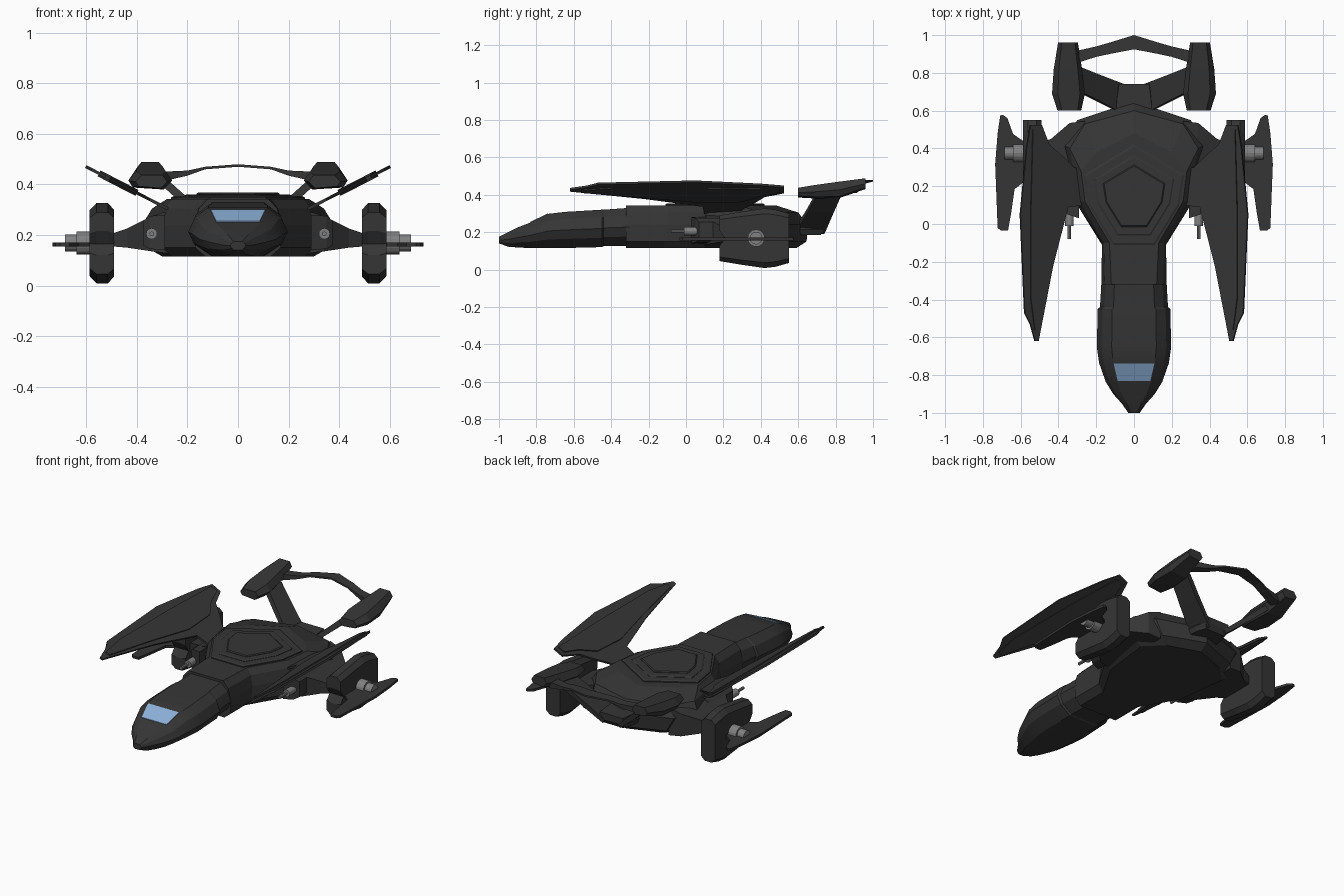
import bpy, bmesh, math
from mathutils import Matrix, Vector

if "Cube" in bpy.data.objects:
    bpy.data.objects.remove(bpy.data.objects["Cube"])


def material(name, rgb):
    m = bpy.data.materials.new(name)
    m.diffuse_color = (*rgb, 1)
    m.use_nodes = True
    m.node_tree.nodes["Principled BSDF"].inputs["Base Color"].default_value = m.diffuse_color
    return m


HULL = material("dark_hull", (0.036, 0.036, 0.036))
GLASS = material("blue_glass", (0.26, 0.43, 0.68))
METAL = material("grey_metal", (0.22, 0.22, 0.22))


def loft(name, rings, mat=HULL, mirror=False):
    """Skin matching closed rings of 3D points and cap both ends."""
    bm = bmesh.new()
    vs = [[bm.verts.new(p) for p in r] for r in rings]
    n = len(rings[0])
    for a, b in zip(vs, vs[1:]):
        for i in range(n):
            j = (i + 1) % n
            bm.faces.new((a[i], a[j], b[j], b[i]))
    bm.faces.new(vs[0])
    bm.faces.new(vs[-1])
    bmesh.ops.remove_doubles(bm, verts=bm.verts, dist=1e-5)
    bmesh.ops.recalc_face_normals(bm, faces=bm.faces)
    me = bpy.data.meshes.new(name)
    bm.to_mesh(me)
    bm.free()
    me.materials.append(mat)
    ob = bpy.data.objects.new(name, me)
    bpy.context.collection.objects.link(ob)
    if mirror:
        ob.modifiers.new("mirror", 'MIRROR')
    return ob


def sym(half):
    """Complete a half outline (x, v) across x = 0."""
    return half + [(-x, v) for x, v in reversed(half)]


def plan(half, z):
    return [(x, y, z) for x, y in sym(half)]


def rod(name, axis, centre, radius, length, mat=METAL, sides=16):
    """Mirrored cylinder along x or y."""
    rings = []
    for s in (-0.5, 0.5):
        ring = []
        for i in range(sides):
            t = math.tau * i / sides
            a, b = radius * math.cos(t), radius * math.sin(t)
            off = (s * length, a, b) if axis == 'x' else (a, s * length, b)
            ring.append(tuple(c + o for c, o in zip(centre, off)))
        rings.append(ring)
    return loft(name, rings, mat, True)


# Nose and neck: y, half width, bottom, top
sections = [(-1.0, .03, .14, .175), (-.95, .065, .122, .2), (-.9, .11, .118, .225),
            (-.835, .15, .115, .25), (-.735, .185, .115, .298), (-.65, .197, .115, .308),
            (-.45, .192, .12, .32), (-.44, .18, .125, .32), (-.3, .172, .125, .33)]
rings = []
for y, w, b, t in sections:
    h = t - b
    half = [(.52 * w, b), (.88 * w, b + .25 * h), (w, b + .5 * h),
            (.87 * w, b + .8 * h), (.6 * w, t)]
    rings.append([(x, y, z) for x, z in sym(half)])
nose = loft("nose_section", rings)
bpy.context.view_layer.objects.active = nose
nose.select_set(True)
bpy.ops.object.shade_smooth_by_angle(angle=math.radians(22))

# Windscreen laid on the top facet of the nose
loft("windscreen", [[(s * .108, -.738, z), (s * .086, -.832, z - .046), (-s * .086, -.832, z - .046),
                     (-s * .108, -.738, z)] for s, z in ((1, .29), (1, .301))], GLASS)

# Main hull, stacked plan outlines
loft("main_hull", [
    plan([(.13, -.32), (.13, -.12), (.26, .1), (.3, .42), (.2, .52), (0, .59)], .115),
    plan([(.17, -.32), (.17, -.11), (.3, .1), (.36, .42), (.25, .55), (0, .645)], .15),
    plan([(.172, -.32), (.17, -.1), (.3, .1), (.38, .42), (.3, .55), (0, .65)], .24),
    plan([(.155, -.32), (.16, -.1), (.29, .12), (.34, .4), (.26, .53), (0, .6)], .305),
    plan([(.12, -.32), (.13, -.1), (.26, .12), (.28, .28), (.2, .38), (0, .48)], .343)])

# Stepped plates on the deck
deck = [(.11, -.11), (.24, .1), (.265, .26), (0, .42)]
for i, (k, z) in enumerate(((1, .354), (.8, .361), (.62, .368))):
    half = [(x * k, .14 + (y - .14) * k) for x, y in deck]
    inner = [(x * .96, .14 + (y - .14) * .96) for x, y in half]
    loft(f"deck_plate_{i + 1}", [plan(half, .335), plan(half, z - .005), plan(inner, z)])


def box_ring(x, y0, y1, z0, z1):
    return [(x, y0, z0), (x, y1, z0), (x, y1, z1), (x, y0, z1)]


# Shoulders tapering out to the side pods
loft("pod_pylon", [box_ring(.26, .1, .545, .125, .3), box_ring(.34, .11, .535, .135, .275),
                   box_ring(.44, .2, .45, .15, .225), box_ring(.5, .23, .43, .155, .205)], mirror=True)
loft("gun_housing", [box_ring(.29, .03, .3, .14, .28), box_ring(.35, .05, .3, .145, .275),
                     box_ring(.377, .07, .3, .16, .255)], mirror=True)
rod("gun_mount", 'y', (.342, .03, .205), .022, .08)
rod("gun_barrel", 'y', (.342, -.02, .205), .009, .12, sides=8)

# Two-lobed vertical pods
lower = [(.55, .13), (.55, .035), (.48, .015), (.42, .008), (.3, .025), (.18, .045), (.18, .12), (.21, .165)]
upper = [(y, .335 - z) for y, z in reversed(lower[:-1])]
side = lower + upper
rings = []
for x, k in ((.49, .82), (.515, 1), (.56, 1), (.587, .82)):
    rings.append([(x, y, .1675 + (z - .1675) * k) for y, z in side])
loft("side_pod", rings, mirror=True)

# Hub and thin outer fin on each pod
rod("pod_hub", 'x', (.61, .375, .168), .046, .06)
rod("pod_hub_cap", 'x', (.65, .375, .168), .034, .07)
fin = [(.693, .577), (.708, .575), (.722, .48), (.735, .317), (.722, -.02), (.705, -.035), (.667, -.035),
       (.65, .06), (.632, .185), (.58, .225), (.58, .435), (.64, .476), (.67, .56)]
loft("outer_fin", [[(x, y, z) for x, y in fin] for z in (.155, .17)], mirror=True)


# Upper blades, tilted outward
def blade(name, outline, t):
    normal = Vector((-.46, 0, .888))
    rings = []
    for s in (-t, t):
        rings.append([tuple(Vector((x, y, .297 + (x - .265) * .515)) + normal * s) for x, y in outline])
    loft(name, rings, mirror=True)


blade("upper_blade", [(.25, .1), (.35, .09), (.43, -.22), (.49, -.53), (.507, -.62), (.525, -.62), (.55, -.53),
                      (.58, -.47), (.603, .05), (.57, .4), (.55, .525), (.49, .525), (.45, .42),
                      (.38, .36), (.32, .3), (.25, .28)], .006)
blade("blade_spine", [(.4, .08), (.45, -.2), (.505, -.56), (.53, -.56), (.55, -.4), (.55, .1),
                      (.54, .5), (.5, .5), (.47, .4), (.41, .3)], .013)

# Tail block, rising struts and arch
loft("tail_block", [plan([(.1, .5), (.09, .66), (.07, .72)], .185),
                    plan([(.12, .5), (.1, .66), (.085, .74)], .215),
                    plan([(.1, .5), (.09, .66), (.08, .74)], .255)])
loft("tail_strut", [[(x, y0, z), (x, y1, z), (x - dx, y1, z + .025), (x - dx, y0, z + .025)]
                    for x, y0, y1, z, dx in ((.06, .58, .74, .19, .01), (.2, .65, .79, .305, .02),
                                             (.3, .7, .83, .395, .02))], mirror=True)
loft("tail_arch", [box_ring(x, y0, y1, z0, z1) for x, y0, y1, z0, z1 in (
    (-.31, .85, .915, .41, .45), (-.2, .885, .94, .435, .455), (-.13, .9, .96, .46, .47), (0, .925, 1, .47, .48),
    (.13, .9, .96, .46, .47), (.2, .885, .94, .435, .455), (.31, .85, .915, .41, .45))])

# Tail pods, six-sided sections along y
rings = []
for y, x0, x1, z0, z1 in ((.6, .28, .405, .385, .437), (.69, .26, .434, .38, .452),
                          (.82, .275, .425, .383, .47), (.96, .297, .402, .43, .488)):
    w, m = x1 - x0, (z0 + z1) / 2
    rings.append([(x0 + .2 * w, y, z0), (x1 - .1 * w, y, z0 + .008), (x1, y, m),
                  (x1 - .18 * w, y, z1), (x0 + .15 * w, y, z1), (x0, y, m)])
loft("tail_pod", rings, mirror=True)
